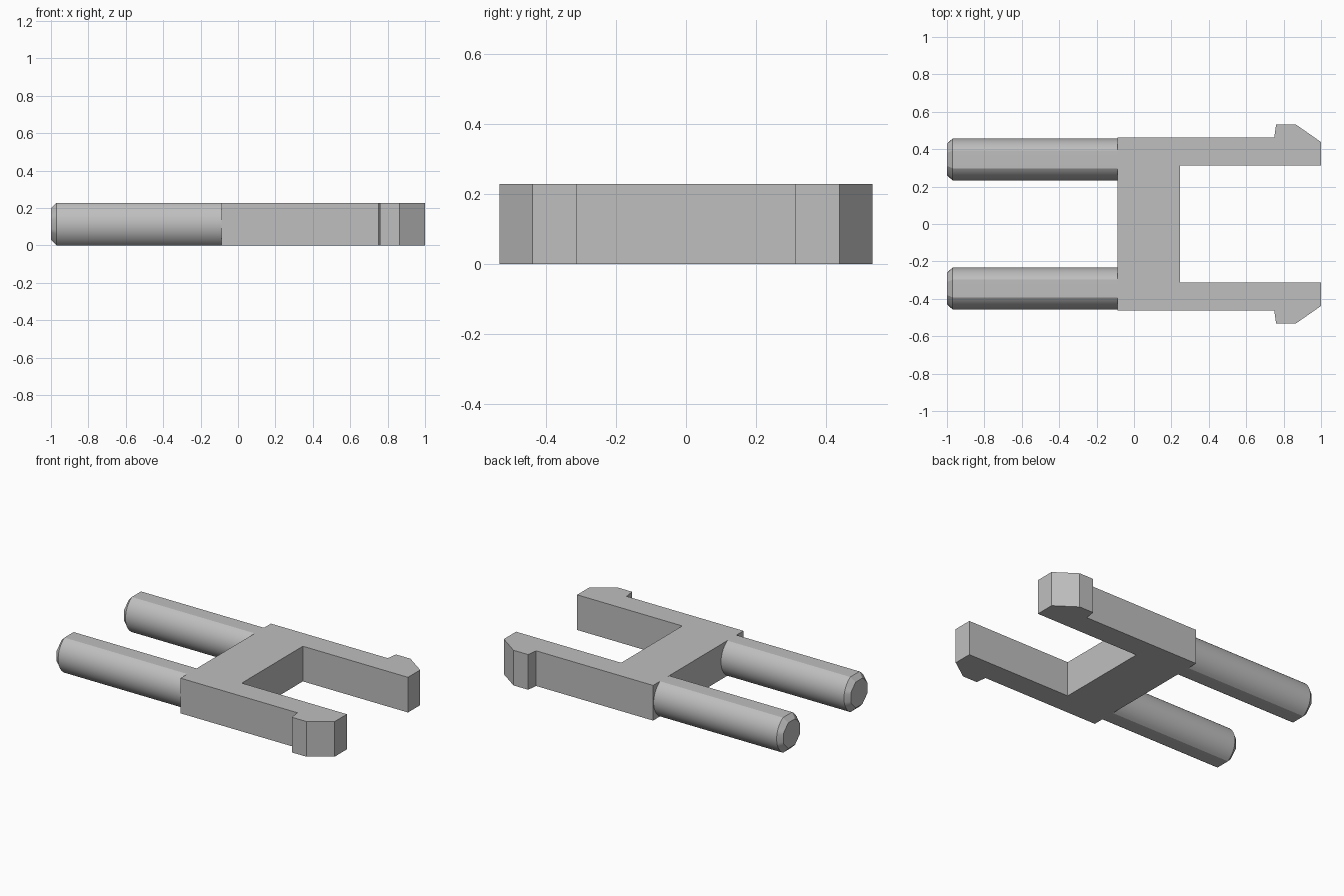
import bpy, bmesh
from math import radians, sin, cos, sqrt

if "Cube" in bpy.data.objects:
    bpy.data.objects.remove(bpy.data.objects["Cube"], do_unlink=True)

GREY = (0.52, 0.52, 0.52, 1)
HEIGHT = 0.228
HALF = HEIGHT / 2

grey = bpy.data.materials.new("light grey plastic")
grey.diffuse_color = GREY
grey.use_nodes = True
grey.node_tree.nodes["Principled BSDF"].inputs["Base Color"].default_value = GREY


def make_object(name, bm):
    bmesh.ops.recalc_face_normals(bm, faces=bm.faces[:])
    mesh = bpy.data.meshes.new(name)
    bm.to_mesh(mesh)
    bm.free()
    mesh.materials.append(grey)
    obj = bpy.data.objects.new(name, mesh)
    bpy.context.collection.objects.link(obj)
    return obj


# Flat frame: crossbar with two hooked arms, mirrored outline extruded upward
half_outline = [(0.246, 0.313), (1.0, 0.313), (1.0, 0.438), (0.864, 0.533),
                (0.76, 0.533), (0.75, 0.463), (-0.088, 0.463)]
outline = half_outline + [(x, -y) for x, y in reversed(half_outline)]
bm = bmesh.new()
base = bm.faces.new([bm.verts.new((x, y, 0)) for x, y in outline])
extruded = bmesh.ops.extrude_face_region(bm, geom=[base], use_keep_orig=True)
top = [v for v in extruded["geom"] if isinstance(v, bmesh.types.BMVert)]
bmesh.ops.translate(bm, verts=top, vec=(0, 0, HEIGHT))
make_object("hooked_frame", bm)


# Peg section: rounded sides with flat top and bottom
def peg_radius(a):
    side = -0.02 * abs(cos(a)) + sqrt(0.132 ** 2 - (0.02 * sin(a)) ** 2)
    return min(side, HALF / max(abs(sin(a)), 0.01))


# Tip section: smaller octagon
def tip_radius(a):
    step = radians(45)
    return 0.084 / cos((a + step / 2) % step - step / 2)


def make_peg(name, y):
    bm = bmesh.new()
    angles = [radians(7.5 * i) for i in range(48)]
    rings = []
    for x, radius in ((-0.08, peg_radius), (-0.97, peg_radius), (-1.0, tip_radius)):
        rings.append([bm.verts.new((x, y + radius(a) * cos(a), HALF + radius(a) * sin(a)))
                      for a in angles])
    for r0, r1 in zip(rings, rings[1:]):
        for i in range(len(angles)):
            j = (i + 1) % len(angles)
            bm.faces.new((r0[i], r0[j], r1[j], r1[i]))
    bm.faces.new(rings[0])
    bm.faces.new(rings[-1])
    peg = make_object(name, bm)
    bpy.ops.object.select_all(action='DESELECT')
    peg.select_set(True)
    bpy.context.view_layer.objects.active = peg
    bpy.ops.object.shade_smooth_by_angle(angle=radians(20))


make_peg("left_peg", 0.345)
make_peg("right_peg", -0.345)
